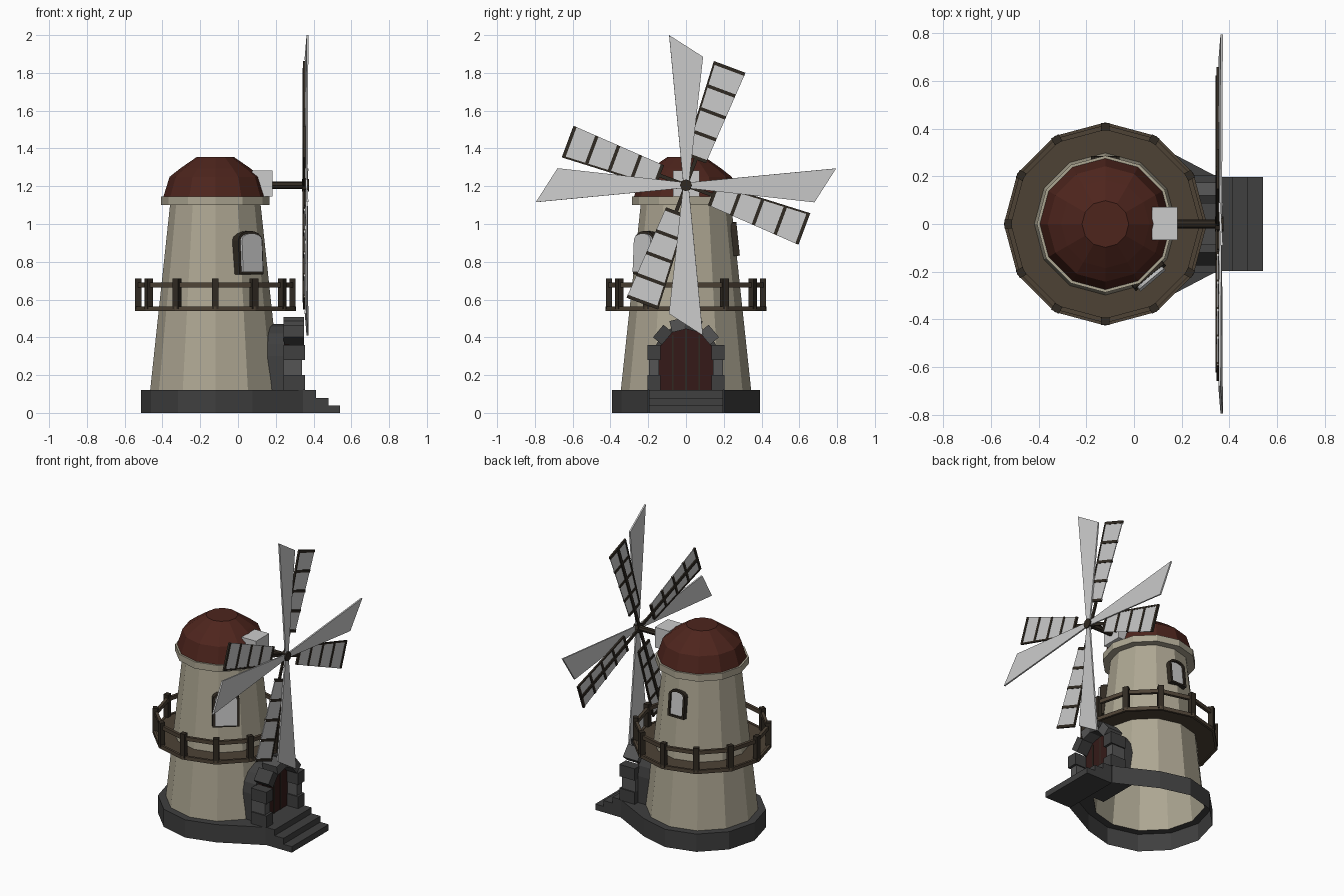
import bpy, bmesh
from math import sin, cos, pi, radians
from mathutils import Matrix, Vector

if "Cube" in bpy.data.objects:
    bpy.data.objects.remove(bpy.data.objects["Cube"])

CX, N = -0.12, 12            # tower axis and number of sides
HUB = Vector((0.355, 0.0, 1.205))


def mat(name, *c):
    m = bpy.data.materials.new(name)
    m.diffuse_color = (*c, 1)
    m.use_nodes = True
    m.node_tree.nodes["Principled BSDF"].inputs["Base Color"].default_value = m.diffuse_color
    return m


PLASTER = mat("plaster", 0.42, 0.385, 0.29)
RED = mat("roof_red", 0.075, 0.018, 0.012)
STONE = mat("stone", 0.05, 0.05, 0.05)
STONE2 = mat("light_stone", 0.09, 0.09, 0.09)
WOOD = mat("dark_wood", 0.03, 0.023, 0.016)
DECK = mat("deck_wood", 0.075, 0.055, 0.036)
DOOR = mat("door_wood", 0.035, 0.01, 0.009)


def mesh(name, verts, faces, m=None, M=None, fix=True):
    bm = bmesh.new()
    vs = [bm.verts.new(v) for v in verts]
    for f in faces:
        bm.faces.new([vs[i] for i in f])
    if M:
        bm.transform(M)
    if fix:
        bmesh.ops.recalc_face_normals(bm, faces=bm.faces)
    me = bpy.data.meshes.new(name)
    bm.to_mesh(me)
    bm.free()
    if m:
        me.materials.append(m)
    ob = bpy.data.objects.new(name, me)
    bpy.context.collection.objects.link(ob)
    return ob


def lathe(name, prof, m, closed=False, cap=False):
    """Spin (radius, z) points round the tower axis."""
    k = len(prof)
    verts = [(CX + r * cos(2 * pi * i / N), r * sin(2 * pi * i / N), z)
             for i in range(N) for r, z in prof]
    faces = [(i * k + j, (i + 1) % N * k + j, (i + 1) % N * k + (j + 1) % k, i * k + (j + 1) % k)
             for i in range(N) for j in range(k if closed else k - 1)]
    if cap:
        faces.append([i * k + k - 1 for i in range(N)])
    return mesh(name, verts, faces, m)


def prism(name, poly, x0, x1, m=None, M=None):
    """Extrude a (y, z) outline along x."""
    n = len(poly)
    verts = [(x, y, z) for x in (x0, x1) for y, z in poly]
    faces = [(i, (i + 1) % n, n + (i + 1) % n, n + i) for i in range(n)]
    faces += [range(n), range(n, 2 * n)]
    return mesh(name, verts, faces, m, M)


def box(name, x0, x1, y0, y1, z0, z1, m=None, M=None):
    return prism(name, [(y0, z0), (y1, z0), (y1, z1), (y0, z1)], x0, x1, m, M)


def arch(w, z0, zs, rise, n=8):
    """Arched outline: half width, bottom, springing height, rise."""
    return [(-w, z0), (w, z0)] + [(w * cos(pi * i / n), zs + rise * sin(pi * i / n))
                                  for i in range(n + 1)]


# Tower, collar and roof
lathe("tower_wall", [(0.345, 0.12), (0.24, 1.1)], PLASTER)
lathe("collar", [(0.23, 1.1), (0.287, 1.1), (0.287, 1.145), (0.23, 1.145)], PLASTER, closed=True)
lathe("roof", [(0.275, 1.145), (0.242, 1.25), (0.185, 1.295), (0.098, 1.355)], RED, cap=True)

# Stone base: hollow skirt drawn out towards the door
outer = [(CX + 0.393 * cos(2 * pi * i / N), 0.393 * sin(2 * pi * i / N)) for i in range(N)]
outer[0], outer[1], outer[-1] = (0.345, 0), (0.345, 0.2), (0.345, -0.2)
verts = []
for i, (x, y) in enumerate(outer):
    a = 2 * pi * i / N
    verts += [(x, y, 0), (x, y, 0.12), (CX + 0.345 * cos(a), 0.345 * sin(a), 0.12)]
faces = [(3 * i + j, 3 * ((i + 1) % N) + j, 3 * ((i + 1) % N) + j + 1, 3 * i + j + 1)
         for i in range(N) for j in (0, 1)]
mesh("stone_base", verts, faces, STONE)

# Steps
for i, (x0, x1, h) in enumerate([(0.345, 0.412, 0.12), (0.412, 0.478, 0.08), (0.478, 0.54, 0.04)]):
    box(f"step_{i + 1}", x0, x1, -0.197, 0.197, 0, h, STONE)

# Doorway, door and surrounding stones
prism("doorway", arch(0.17, 0.12, 0.3, 0.17), 0.1, 0.245, STONE)
prism("door", arch(0.145, 0.12, 0.3, 0.15), 0.245, 0.27, DOOR)
for y in (-0.07, 0, 0.07):
    box("door_gap", 0.268, 0.273, y - 0.005, y + 0.005, 0.12, 0.44 - abs(y) * 0.4, WOOD)
for s in (-1, 1):
    for i in range(3):
        d = 0.008 * (i % 2)
        ya, yb = sorted((s * (0.135 + d), s * (0.205 - d)))
        box("jamb_stone", 0.24, 0.355 - d * 2, ya, yb, 0.12 + i * 0.08, 0.2 + i * 0.08,
            (STONE, STONE2)[i % 2])
for i, a in enumerate((40, 76, 104, 140)):
    M = Matrix.Translation((0, 0, 0.31)) @ Matrix.Rotation(radians(a), 4, 'X')
    box("arch_stone", 0.24, 0.35, 0.13, 0.192, -0.043, 0.043, (STONE2, STONE)[i % 2], M)

# Gallery with railing
lathe("gallery_floor", [(0.28, 0.547), (0.412, 0.547), (0.412, 0.56), (0.28, 0.56)], DECK, closed=True)
lathe("gallery_rim", [(0.41, 0.54), (0.426, 0.54), (0.426, 0.564), (0.41, 0.564)], DECK, closed=True)
lathe("hand_rail", [(0.395, 0.665), (0.415, 0.665), (0.415, 0.69), (0.395, 0.69)], DECK, closed=True)
for i in range(N):
    M = Matrix.Translation((CX, 0, 0)) @ Matrix.Rotation(2 * pi * i / N, 4, 'Z')
    box("rail_post", 0.392, 0.424, -0.018, 0.018, 0.55, 0.712, WOOD, M)


# Windows: dark frame hoop with a pale pane
def window(angle, dist, w, h, zc, tilt, pane_out):
    M = (Matrix.Translation((CX, 0, zc)) @ Matrix.Rotation(radians(angle), 4, 'Z')
         @ Matrix.Translation((dist, 0, 0)) @ Matrix.Rotation(radians(tilt), 4, 'Y'))
    rise = w * 0.6
    a, b = arch(w, -h, h - rise, rise), arch(w - 0.014, -h + 0.012, h - rise, rise - 0.014)
    n = len(a)
    vs = [(x, y, z) for x in (-0.03, 0.02) for o in (a, b) for y, z in o]
    fs = []
    for i in range(n):
        j = (i + 1) % n
        for p, q in ((0, 2), (2, 3), (3, 1), (1, 0)):
            fs.append((p * n + i, p * n + j, q * n + j, q * n + i))
    mesh("window_frame", vs, fs, WOOD, M)
    prism("window_pane", b, -0.03, pane_out, None, M)


window(-50, 0.272, 0.083, 0.115, 0.848, -3, 0.034)
window(90, 0.256, 0.06, 0.09, 0.92, -6, 0.008)

# Axle housing, axle and hub
box("axle_housing", 0.075, 0.183, -0.068, 0.072, 1.145, 1.282)
disc = [(HUB.y + 0.019 * cos(pi * i / 4), HUB.z + 0.019 * sin(pi * i / 4)) for i in range(8)]
prism("axle", disc, 0.15, 0.36, WOOD)
disc = [(HUB.y + 0.032 * cos(pi * i / 4), HUB.z + 0.032 * sin(pi * i / 4)) for i in range(8)]
prism("hub", disc, 0.34, 0.376, WOOD)

# Four solid blades and four barred sails
for k in range(4):
    R = Matrix.Translation(HUB) @ Matrix.Rotation(k * pi / 2, 4, 'X')
    M = R @ Matrix.Rotation(radians(3), 4, 'Z')
    prism("blade", [(-0.016, 0.02), (0.016, 0.02), (0.09, 0.68), (-0.09, 0.795)], 0.003, 0.013, None, M)

    M = R @ Matrix.Rotation(radians(-20.5), 4, 'X')
    half = lambda r: 0.058 + 0.028 * (r - 0.15) / 0.51
    prism("sail_cloth", [(-half(0.15), 0.15), (half(0.15), 0.15),
                         (half(0.66), 0.66), (-half(0.66), 0.66)], -0.006, -0.001, None, M)
    box("sail_spar", -0.014, -0.004, -0.01, 0.01, 0, 0.66, WOOD, M)
    for r in (0.155, 0.281, 0.407, 0.533, 0.659):
        box("sail_bar", -0.01, 0.002, -half(r), half(r), r - 0.009, r + 0.009, WOOD, M)
    prism("sail_edge", [(-half(0.15) - 0.006, 0.15), (-half(0.15) + 0.004, 0.15),
                        (-half(0.66) + 0.004, 0.668), (-half(0.66) - 0.006, 0.668)], -0.01, 0.002, WOOD, M)
